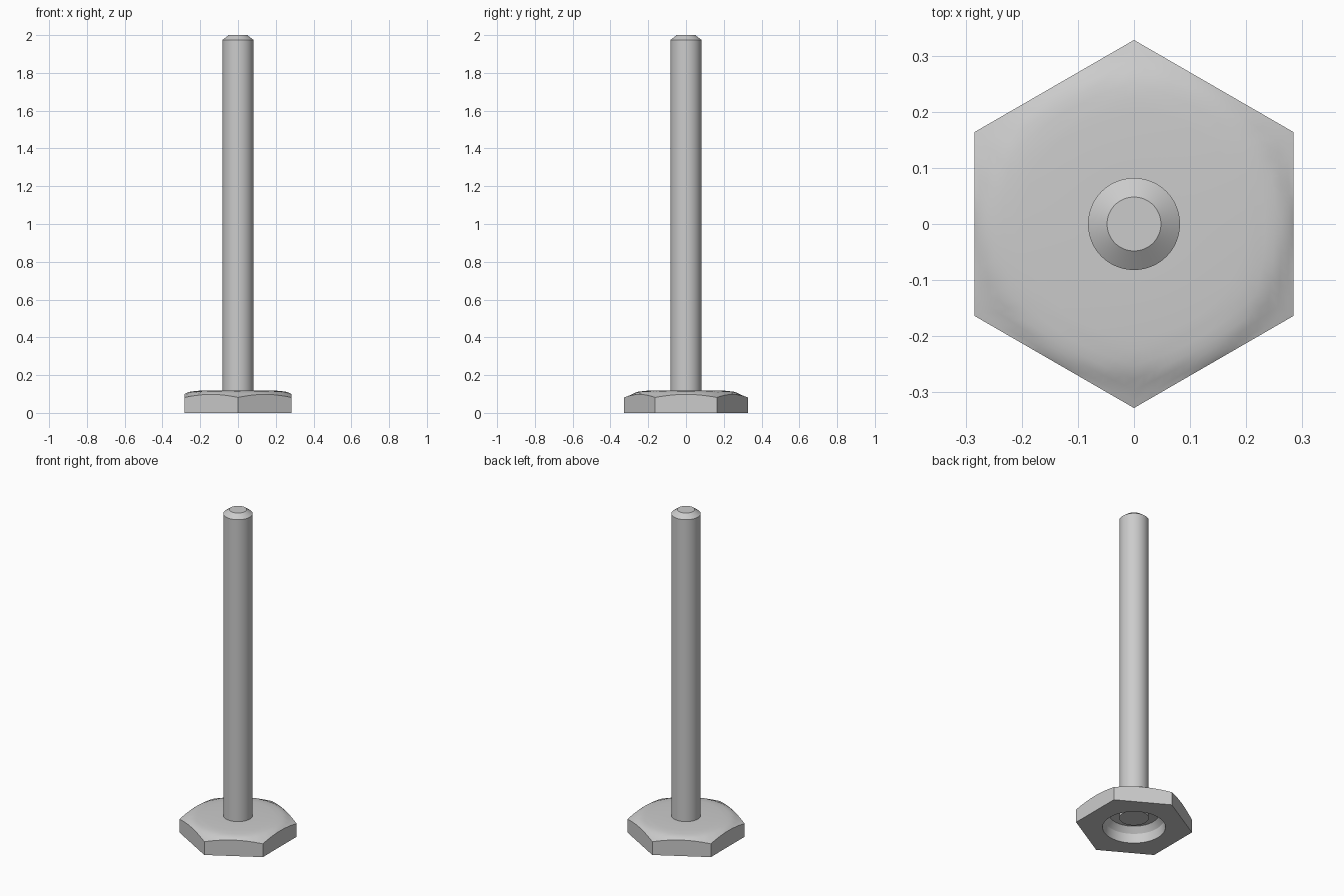
import bpy, bmesh, math

if "Cube" in bpy.data.objects:
    bpy.data.objects.remove(bpy.data.objects["Cube"])

steel = bpy.data.materials.new("light grey metal")
steel.diffuse_color = (0.6, 0.6, 0.6, 1)
steel.use_nodes = True
steel.node_tree.nodes["Principled BSDF"].inputs["Base Color"].default_value = steel.diffuse_color

SEG = 96
APOTHEM = 0.284


def hex_radius(a):
    # hexagon outline with corners on the y axis, flats on the x axis
    step = math.pi / 3
    return APOTHEM / math.cos((a + step / 2) % step - step / 2)


def crown(r):
    # height of the turned chamfer on top of the head
    pts = [(0, 0.118), (0.2, 0.118), (0.25, 0.113), (0.275, 0.105), (0.284, 0.098), (0.34, 0.077)]
    for (r0, z0), (r1, z1) in zip(pts, pts[1:]):
        if r <= r1:
            return z0 + (z1 - z0) * (r - r0) / (r1 - r0)
    return pts[-1][1]


def build(name, rings, cap_first, cap_last, angle):
    # rings: functions of angle giving (radius, height)
    bm = bmesh.new()
    loops = []
    for f in rings:
        row = []
        for i in range(SEG):
            a = 2 * math.pi * (i + 0.0) / SEG
            r, z = f(a)
            row.append(bm.verts.new((r * math.cos(a), r * math.sin(a), z)))
        loops.append(row)
    for lo, hi in zip(loops, loops[1:]):
        for i in range(SEG):
            j = (i + 1) % SEG
            bm.faces.new((lo[i], lo[j], hi[j], hi[i]))
    if cap_first:
        bm.faces.new(loops[0])
    if cap_last:
        bm.faces.new(loops[-1])
    bmesh.ops.recalc_face_normals(bm, faces=bm.faces)
    me = bpy.data.meshes.new(name)
    bm.to_mesh(me)
    bm.free()
    me.materials.append(steel)
    ob = bpy.data.objects.new(name, me)
    bpy.context.collection.objects.link(ob)
    bpy.ops.object.select_all(action='DESELECT')
    ob.select_set(True)
    bpy.context.view_layer.objects.active = ob
    bpy.ops.object.shade_smooth_by_angle(angle=math.radians(angle))
    return ob


def circle(r, z):
    return lambda a: (r, z)


def crown_ring(t):
    def f(a):
        r = 0.2 + (hex_radius(a) - 0.2) * t
        return r, crown(r)
    return f


# hexagonal head: recess underneath, flat sides, chamfered top
head = [circle(0.07, 0.095), circle(0.14, 0.088), circle(0.168, 0.055), circle(0.175, 0.0)]
head += [lambda a: (hex_radius(a), 0.0)]
head += [crown_ring(t) for t in (1, 0.9, 0.75, 0.6, 0.4, 0.2, 0)]
head += [circle(0.07, 0.118)]
build("hex_head", head, True, True, 32)

# long shank with a chamfered tip
shank = [circle(0.082, 0.06), circle(0.082, 1.975), circle(0.048, 2.0)]
build("shank", shank, True, True, 30)
